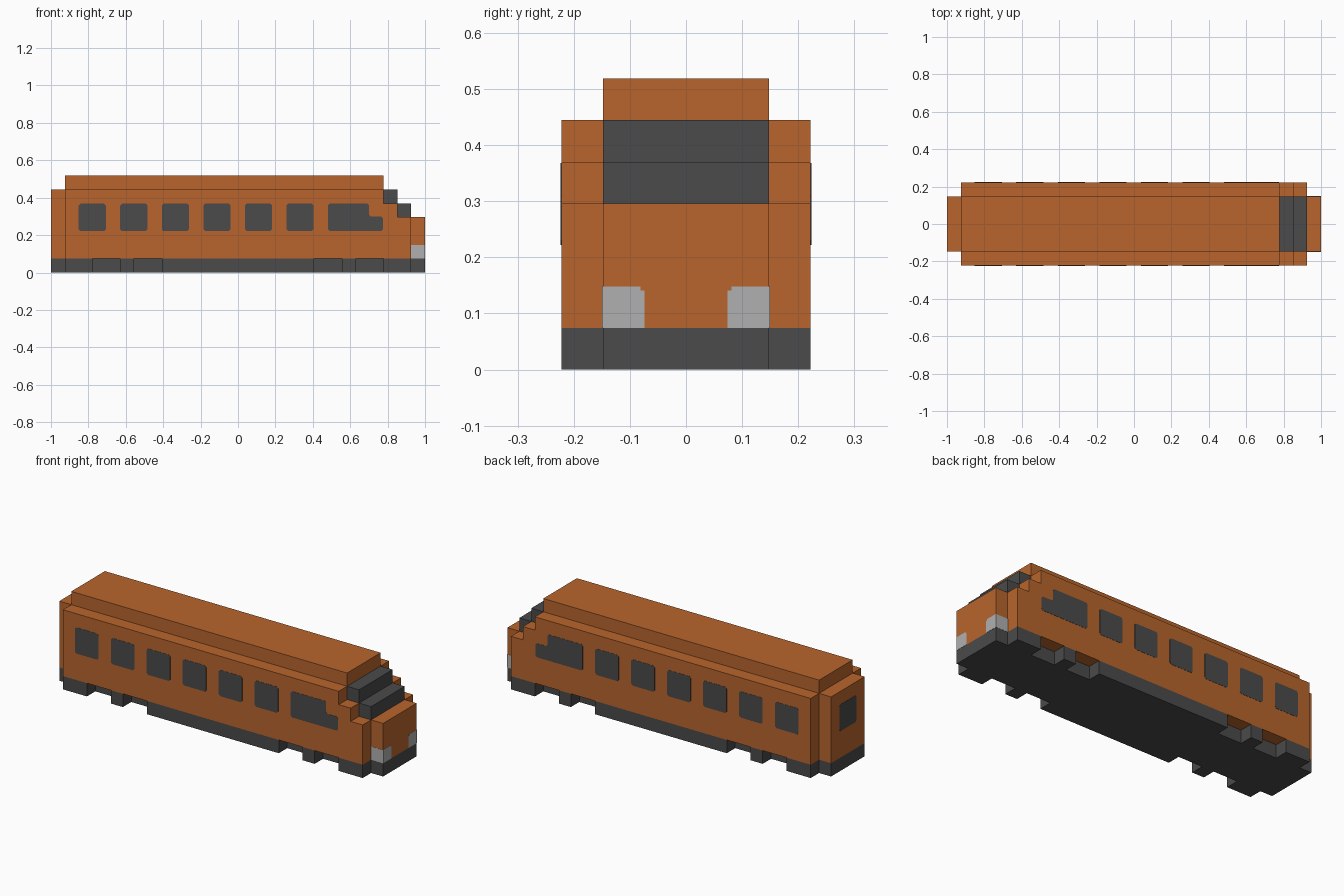
import bpy, bmesh
from mathutils import Vector

cube = bpy.data.objects.get("Cube")
if cube:
    bpy.data.objects.remove(cube, do_unlink=True)

U = 2 / 27        # one block; all outlines below are in blocks
SKIN = 0.015      # plate thickness in blocks


def material(name, rgb):
    m = bpy.data.materials.new(name)
    m.use_nodes = True
    m.diffuse_color = (*rgb, 1)
    bsdf = next(n for n in m.node_tree.nodes if n.type == 'BSDF_PRINCIPLED')
    bsdf.inputs["Base Color"].default_value = (*rgb, 1)
    return m


ORANGE = material("orange paint", (0.479, 0.13, 0.026))
DARK = material("dark grey", (0.069, 0.069, 0.069))
LIGHT = material("light grey", (0.434, 0.434, 0.434))


def prism(name, outline, axis, start, end, mat):
    """Extrude a flat outline along an axis from start to end."""
    def place(p, d):
        a, b = p
        return Vector({'x': (d, a, b), 'y': (a, d, b), 'z': (a, b, d)}[axis]) * U
    bm = bmesh.new()
    face = bm.faces.new([bm.verts.new(place(p, start)) for p in outline])
    ext = bmesh.ops.extrude_face_region(bm, geom=[face])["geom"]
    shift = place((0, 0), end - start)
    bmesh.ops.translate(bm, vec=shift, verts=[v for v in ext if isinstance(v, bmesh.types.BMVert)])
    if not face.is_valid or len(bm.faces) < len(outline) + 2:
        bm.faces.new([v for v in bm.verts if v not in ext])
    bmesh.ops.recalc_face_normals(bm, faces=bm.faces)
    mesh = bpy.data.meshes.new(name)
    bm.to_mesh(mesh)
    bm.free()
    mesh.materials.append(mat)
    obj = bpy.data.objects.new(name, mesh)
    bpy.context.collection.objects.link(obj)
    return obj


def rect(a0, a1, b0, b1):
    return [(a0, b0), (a1, b0), (a1, b1), (a0, b1)]


def clipped(outline, c=0.12):
    """Cut every corner of an outline."""
    pts = [Vector(p) for p in outline]
    out = []
    for i, p in enumerate(pts):
        for q in (pts[i - 1], pts[(i + 1) % len(pts)]):
            out.append(tuple(p + (q - p).normalized() * c))
    return out


# Underframe: plan outline with wheel notches along both sides
notches = [(-10.5, -8.5), (-7.5, -5.5), (5.5, 7.5), (8.5, 10.5)]
edge = [(-13.5, 2), (-12.5, 2), (-12.5, 3)]
for a, b in notches:
    edge += [(a, 3), (a, 2), (b, 2), (b, 3)]
edge += [(12.5, 3), (12.5, 2), (13.5, 2)]
prism("underframe", edge + [(x, -y) for x, y in reversed(edge)], 'z', 0, 1, DARK)

# Central body with raised roof, rear end and nose
prism("central_body", [(-13.5, 1), (13.5, 1), (13.5, 4), (10.5, 4), (10.5, 7),
                       (-12.5, 7), (-12.5, 6), (-13.5, 6)], 'y', -2, 2, ORANGE)

# Stepped windshield
prism("windshield", [(10.5, 4), (12.5, 4), (12.5, 5), (11.5, 5), (11.5, 6), (10.5, 6)],
      'y', -2, 2, DARK)

# Side walls, side windows and headlights, mirrored
wall = [(-12.5, 1), (12.5, 1), (12.5, 4), (11.5, 4), (11.5, 5), (10.5, 5), (10.5, 6), (-12.5, 6)]
cab_window = [(6.5, 3), (10.45, 3), (10.45, 4.05), (9.45, 4.05), (9.45, 4.97), (6.5, 4.97)]
lamp = [(1, 1), (2, 1), (2, 2), (1.1, 2), (1.1, 1.9), (1, 1.9)]
for side, s in (("left", 1), ("right", -1)):
    tag = "back" if s > 0 else "front"
    prism(f"{tag}_side_wall", wall, 'y', 2 * s, 3 * s, ORANGE)
    for i in range(6):
        x = -11.5 + 3 * i
        prism(f"{tag}_window_{i + 1}", clipped(rect(x, x + 1.96, 3, 4.97)),
              'y', 3 * s, (3 + SKIN) * s, DARK)
    prism(f"{tag}_cab_window", clipped(cab_window), 'y', 3 * s, (3 + SKIN) * s, DARK)
    prism(f"{tag}_headlight", [(y * s, z) for y, z in lamp], 'x', 13.5, 13.5 + SKIN, LIGHT)
    prism(f"{tag}_headlight_side", rect(12.5, 13.5, 1, 2), 'y', 2 * s, (2 + SKIN) * s, LIGHT)

# Rear window
prism("rear_window", clipped(rect(-1, 1, 3, 5)), 'x', -13.5, -13.5 - SKIN, DARK)
